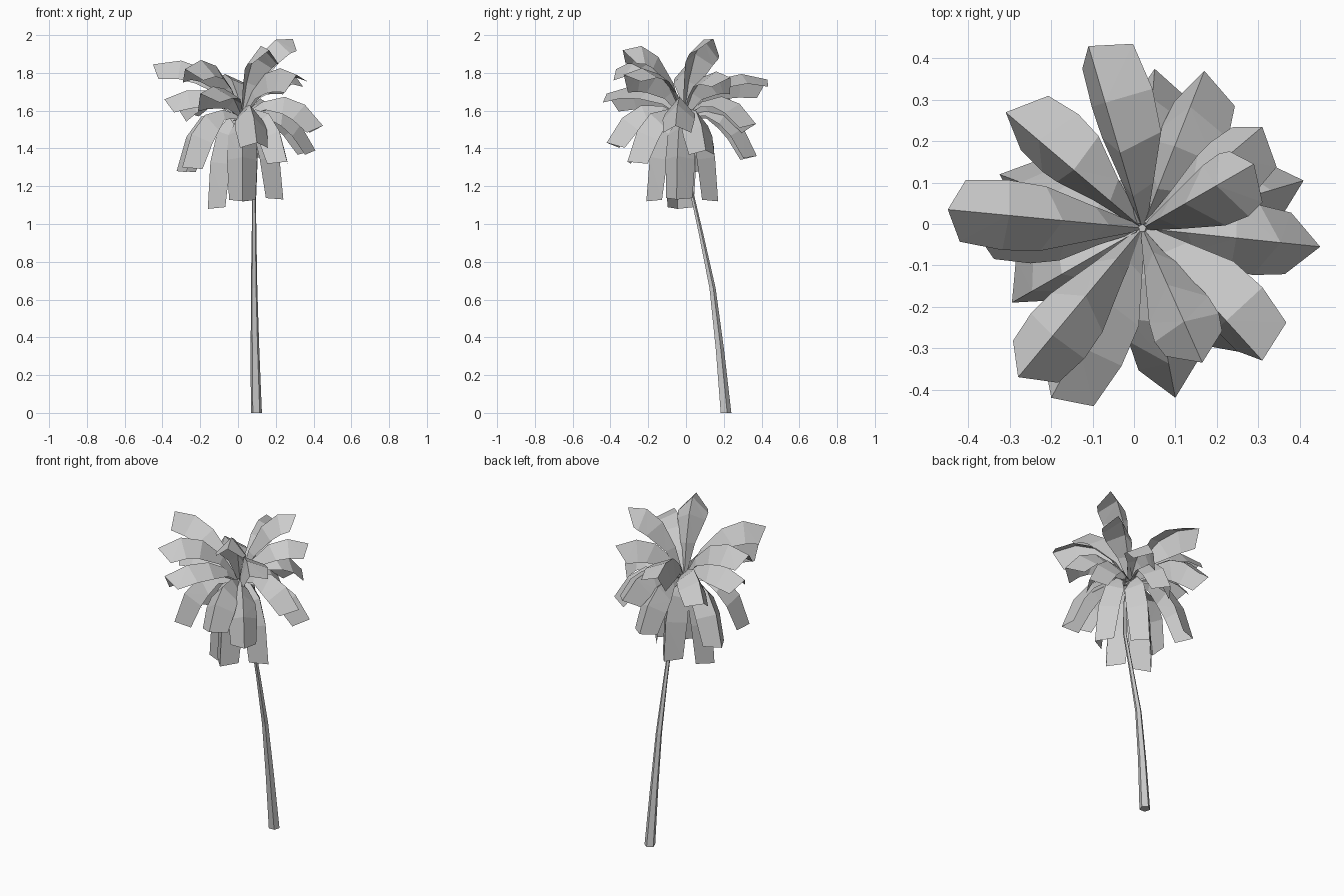
import bpy, bmesh, math, random
from mathutils import Vector

random.seed(4)
cube = bpy.data.objects.get("Cube")
if cube:
    bpy.data.objects.remove(cube, do_unlink=True)

grey = bpy.data.materials.new("pale grey")
grey.use_nodes = True
grey.diffuse_color = (0.6, 0.6, 0.6, 1)
grey.node_tree.nodes["Principled BSDF"].inputs["Base Color"].default_value = (0.6, 0.6, 0.6, 1)

CROWN = Vector((0.02, -0.01, 1.57))
UP = Vector((0, 0, 1))


def make_object(name, bm):
    mesh = bpy.data.meshes.new(name)
    bm.to_mesh(mesh)
    bm.free()
    mesh.materials.append(grey)
    obj = bpy.data.objects.new(name, mesh)
    bpy.context.collection.objects.link(obj)


def bridge(bm, a, b, closed):
    n = len(a)
    for i in range(n if closed else n - 1):
        j = (i + 1) % n
        bm.faces.new((a[i], a[j], b[j], b[i]))


# Leaning, tapering trunk
def make_trunk():
    bm = bmesh.new()
    path = [(0.097, 0.209, 0, 0.031), (0.09, 0.178, 0.33, 0.024),
            (0.085, 0.139, 0.66, 0.018), (0.085, 0.078, 0.95, 0.013),
            (0.084, 0.022, 1.2, 0.01), (0.06, -0.005, 1.42, 0.01),
            (0.02, -0.01, 1.6, 0.01)]
    rings = []
    for x, y, z, r in path:
        ring = []
        for k in range(5):
            a = math.tau * k / 5 + 0.3
            ring.append(bm.verts.new((x + r * math.cos(a), y + r * math.sin(a), z)))
        rings.append(ring)
    for a, b in zip(rings, rings[1:]):
        bridge(bm, a, b, True)
    bm.faces.new(rings[0][::-1])
    bm.faces.new(rings[-1])
    make_object("trunk", bm)


# Folded frond: a ridge along an arch, a wing falling away on each side,
# rolled about the ridge so that one wing lies flatter
def make_frond(name, tip, roll, droop, width):
    bm = bmesh.new()
    tip = Vector(tip)
    flat = Vector((tip.x - CROWN.x, tip.y - CROWN.y, 0))
    level = UP.cross(flat).normalized()
    mid = CROWN + flat * (0.22 + 1.35 * droop)
    mid.z = tip.z + droop
    c, s = math.cos(roll), math.sin(roll)
    rows = []
    for t, w in ((0, 0.1), (0.22, 0.48), (0.48, 0.92), (0.74, 1), (1, 0.88)):
        ridge = CROWN * (1 - t) ** 2 + mid * 2 * t * (1 - t) + tip * t * t
        along = ((mid - CROWN) * (1 - t) + (tip - mid) * t).normalized()
        upright = along.cross(level).normalized()
        normal = upright * c + level * s
        side = level * c - upright * s
        half = width * w
        wing = ridge - normal * half * 1.15 - along * (0.01 if t == 1 else 0)
        rows.append([bm.verts.new(p) for p in
                     (wing + side * half, ridge, wing - side * half)])
    for a, b in zip(rows, rows[1:]):
        bridge(bm, a, b, False)
    bmesh.ops.triangulate(bm, faces=bm.faces[:])
    make_object(name, bm)


# Ridge tip position, roll and droop for each frond, tier by tier
upper = [(-0.11, 0.43, 1.765, 0.45, 0.11), (0.29, 0.145, 1.98, 0.2, 0.06),
         (-0.45, 0.035, 1.845, 0, 0.1), (-0.28, -0.37, 1.82, -0.1, 0.17),
         (0.165, -0.335, 1.92, 0, 0.12), (0.31, -0.33, 1.79, -0.45, 0.13),
         (0.31, 0.235, 1.775, 0.3, 0.12)]
middle = [(-0.31, 0.27, 1.6, 0.3, 0.24), (-0.39, -0.01, 1.66, 0, 0.14),
          (-0.2, -0.42, 1.69, -0.35, 0.12), (0.1, -0.42, 1.43, 0, 0.32),
          (0.45, -0.055, 1.52, 0, 0.28), (0.17, 0.37, 1.53, 0.35, 0.27)]
lower = [(0.41, 0.105, 1.39, 0, 0.32), (0.05, 0.375, 1.36, 0.2, 0.35),
         (-0.325, 0.12, 1.28, 0, 0.42), (-0.295, -0.19, 1.3, 0.25, 0.41),
         (0.26, -0.31, 1.33, 0, 0.38)]
hanging = [(-0.16, -0.045, 1.08, 0, 0.56), (0.24, -0.05, 1.13, 0, 0.52),
           (0.025, -0.21, 1.12, 0, 0.53), (0.03, 0.17, 1.12, 0, 0.53)]

make_trunk()
for tier, fronds, width in (("upper", upper, 0.085), ("middle", middle, 0.085),
                            ("lower", lower, 0.08), ("hanging", hanging, 0.08)):
    for i, (x, y, z, roll, droop) in enumerate(fronds):
        make_frond(f"{tier}_frond_{i + 1}", (x, y, z), roll, droop, width)

# Short stubs of old stems clustered under the crown
bm = bmesh.new()
for i in range(32):
    angle = i * 2.4
    out = Vector((math.cos(angle), math.sin(angle), random.uniform(-1.3, 0.6))).normalized()
    side = UP.cross(out).normalized() * 0.011
    rise = out.cross(side).normalized() * 0.011
    root = CROWN + out * 0.02
    base = [bm.verts.new(root + d) for d in (side, rise, -side - rise)]
    point = bm.verts.new(CROWN + out * random.uniform(0.06, 0.11))
    for k in range(3):
        bm.faces.new((base[k], base[(k + 1) % 3], point))
bmesh.ops.recalc_face_normals(bm, faces=bm.faces[:])
make_object("crown_stubs", bm)
